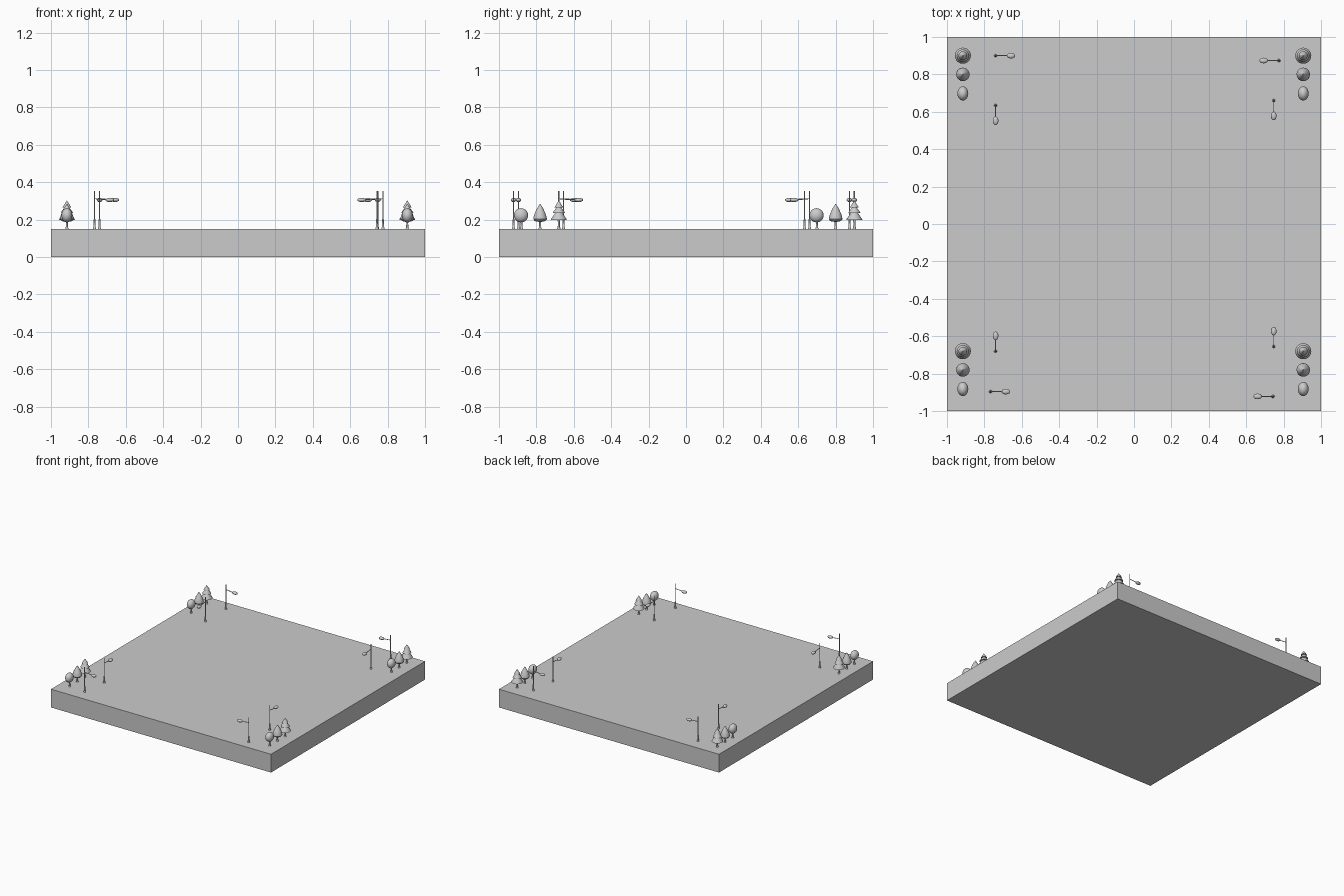
import bpy
import math
from mathutils import Vector

cube = bpy.data.objects.get("Cube")
if cube:
    bpy.data.objects.remove(cube, do_unlink=True)

GROUND = 0.15

grey = bpy.data.materials.new("plain_grey")
grey.use_nodes = True
grey.diffuse_color = (0.6, 0.6, 0.6, 1)
grey.node_tree.nodes["Principled BSDF"].inputs["Base Color"].default_value = (0.6, 0.6, 0.6, 1)


def finish(name, smooth=True):
    obj = bpy.context.object
    obj.name = name
    obj.data.materials.append(grey)
    if smooth:
        bpy.ops.object.shade_smooth_by_angle(angle=math.radians(35))
    return obj


def lathe(name, profile, x, y, sides=20):
    """Turn a (radius, height above ground) profile around a vertical axis."""
    verts, faces = [], []
    for r, z in profile:
        for i in range(sides):
            a = math.tau * i / sides
            verts.append((r * math.cos(a), r * math.sin(a), z))
    for k in range(len(profile) - 1):
        for i in range(sides):
            j = (i + 1) % sides
            faces.append((k * sides + i, k * sides + j, (k + 1) * sides + j, (k + 1) * sides + i))
    faces.append(tuple(reversed(range(sides))))
    faces.append(tuple(range(len(verts) - sides, len(verts))))
    mesh = bpy.data.meshes.new(name)
    mesh.from_pydata(verts, [], faces)
    obj = bpy.data.objects.new(name, mesh)
    bpy.context.collection.objects.link(obj)
    obj.location = (x, y, GROUND)
    bpy.ops.object.select_all(action='DESELECT')
    obj.select_set(True)
    bpy.context.view_layer.objects.active = obj
    return finish(name)


def ellipsoid(name, centre, radii):
    bpy.ops.mesh.primitive_uv_sphere_add(segments=20, ring_count=12, radius=1, location=centre)
    bpy.context.object.scale = radii
    bpy.ops.object.transform_apply(location=False, rotation=False, scale=True)
    return finish(name)


def rod(name, start, end, radius):
    start, end = Vector(start), Vector(end)
    d = end - start
    bpy.ops.mesh.primitive_cylinder_add(vertices=10, radius=radius, depth=d.length,
                                        location=(start + end) / 2)
    bpy.context.object.rotation_euler = d.to_track_quat('Z', 'Y').to_euler()
    return finish(name)


TRUNK = [(0.009, 0), (0.006, 0.008), (0.005, 0.03), (0.007, 0.055)]
TIERS = [(0.006, 0.047), (0.043, 0.047), (0.041, 0.054), (0.02, 0.084),
         (0.033, 0.084), (0.031, 0.09), (0.013, 0.114),
         (0.023, 0.114), (0.021, 0.119), (0.001, 0.151)]
LEAF = [(0.006, 0.038), (0.028, 0.042), (0.036, 0.052), (0.035, 0.064),
        (0.028, 0.085), (0.015, 0.112), (0.001, 0.134)]
POLE = [(0.008, 0), (0.008, 0.006), (0.0055, 0.01), (0.005, 0.05), (0.0032, 0.054), (0.0032, 0.203)]


def tree_row(tag, x, y):
    """Three trees, from back to front: tiered, pointed and round."""
    for i in range(3):
        lathe(f"trunk_{tag}_{i + 1}", TRUNK, x, y - 0.1 * i)
    lathe(f"tiered_crown_{tag}", TIERS, x, y)
    lathe(f"pointed_crown_{tag}", LEAF, x, y - 0.1)
    ellipsoid(f"round_crown_{tag}", (x, y - 0.202, GROUND + 0.073), (0.029, 0.038, 0.038))


def street_lamp(tag, x, y, dx, dy):
    """Pole with an arm and an oval head reaching along (dx, dy)."""
    lathe(f"lamp_pole_{tag}", POLE, x, y, 12)
    rod(f"lamp_arm_{tag}", (x, y, 0.312), (x + 0.065 * dx, y + 0.065 * dy, 0.306), 0.0025)
    long, wide = 0.023, 0.015
    radii = (long, wide, 0.011) if dx else (wide, long, 0.011)
    ellipsoid(f"lamp_head_{tag}", (x + 0.082 * dx, y + 0.082 * dy, 0.305), radii)


# Base slab
bpy.ops.mesh.primitive_cube_add(size=1, location=(0, 0, GROUND / 2))
bpy.context.object.scale = (2, 2, GROUND)
bpy.ops.object.transform_apply(location=False, rotation=False, scale=True)
finish("base_slab", smooth=False)

# Trees in the four corners
for side, x in (("left", 0.905), ("right", -0.915)):
    for end, y in (("back", 0.9), ("front", -0.68)):
        tree_row(f"{end}_{side}", x, y)

# Two lamps near each corner
LAMPS = [(-0.74, 0.9, 1, 0), (-0.74, 0.634, 0, -1),
         (0.775, 0.874, -1, 0), (0.747, 0.66, 0, -1),
         (-0.767, -0.896, 1, 0), (-0.74, -0.68, 0, 1),
         (0.743, -0.922, -1, 0), (0.747, -0.655, 0, 1)]
for n, lamp in enumerate(LAMPS, 1):
    street_lamp(n, *lamp)
